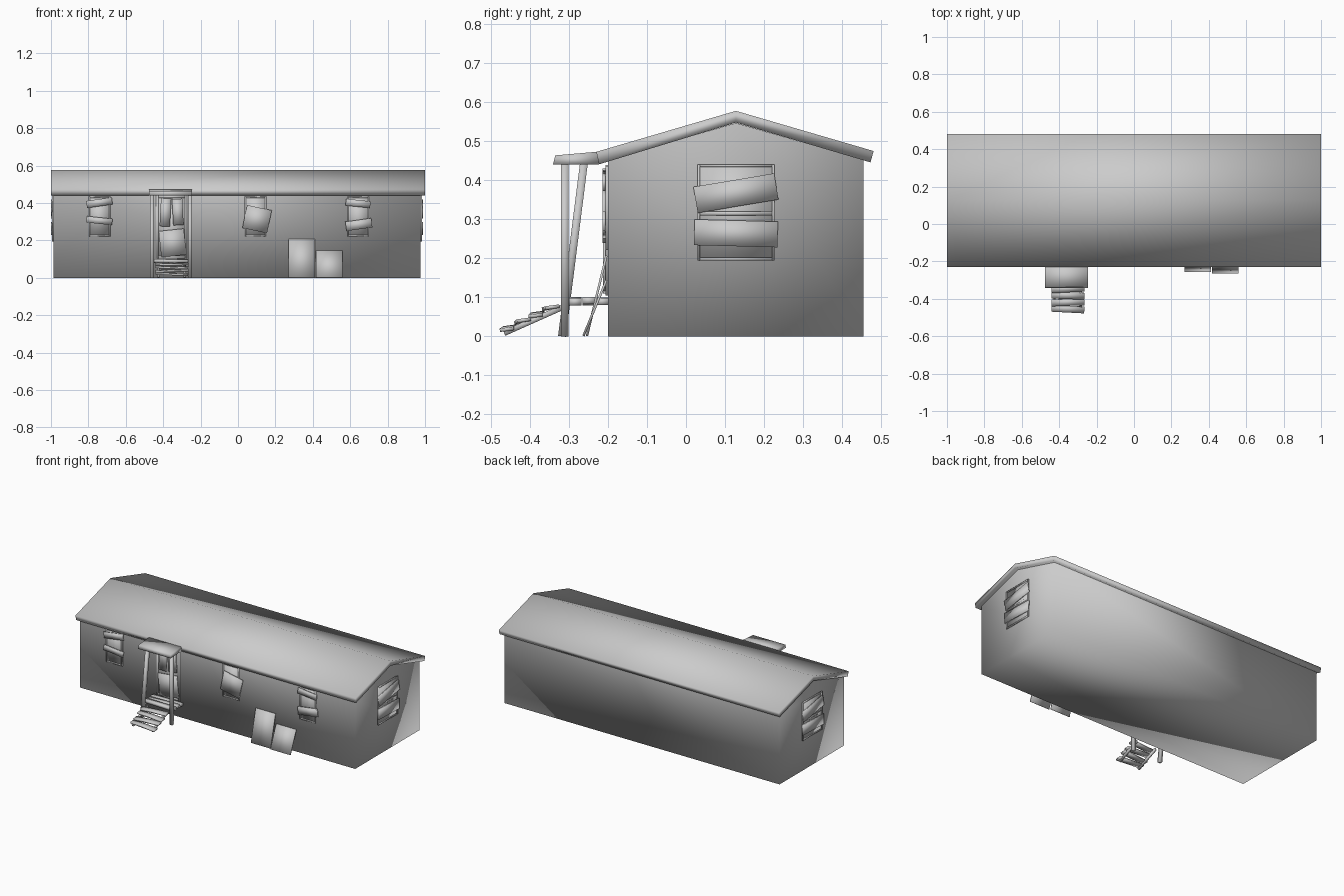
import bpy, bmesh, math
from mathutils import Matrix, Vector

if "Cube" in bpy.data.objects:
    bpy.data.objects.remove(bpy.data.objects["Cube"])

BODY_X0, BODY_X1 = -0.987, 0.977
FRONT_Y, BACK_Y, RIDGE_Y = -0.2, 0.455, 0.128


def finish(name, bm):
    bmesh.ops.recalc_face_normals(bm, faces=bm.faces)
    me = bpy.data.meshes.new(name)
    bm.to_mesh(me)
    bm.free()
    me.shade_smooth()
    ob = bpy.data.objects.new(name, me)
    bpy.context.collection.objects.link(ob)
    return ob


def box(name, matrix, size):
    bm = bmesh.new()
    bmesh.ops.create_cube(bm, size=1.0, matrix=matrix @ Matrix.Diagonal((*size, 1)))
    return finish(name, bm)


def prism(name, profile, x0, x1, open_top=False):
    """Extrude a (y, z) profile along x."""
    bm = bmesh.new()
    face = bm.faces.new([bm.verts.new((x0, y, z)) for y, z in profile])
    res = bmesh.ops.extrude_face_region(bm, geom=[face])
    verts = [v for v in res["geom"] if isinstance(v, bmesh.types.BMVert)]
    bmesh.ops.translate(bm, verts=verts, vec=(x1 - x0, 0, 0))
    if open_top:
        bm.normal_update()
        hidden = [f for f in bm.faces
                  if abs(f.normal.z) > 0.5 and f.calc_center_median().z > 0.3]
        bmesh.ops.delete(bm, geom=hidden, context="FACES_ONLY")
    return finish(name, bm)


def beam(name, x, a, b, width, thick):
    """Straight piece running between two (y, z) points at a given x."""
    dy, dz = b[0] - a[0], b[1] - a[1]
    mid = Vector((x, (a[0] + b[0]) / 2, (a[1] + b[1]) / 2))
    m = Matrix.Translation(mid) @ Matrix.Rotation(math.atan2(-dy, dz), 4, "X")
    return box(name, m, (width, thick, math.hypot(dy, dz)))


def wall_part(name, wall, u, z, w, h, out, depth, tilt=0):
    """Flat piece on a wall: u along it, 'out' = distance of its centre off the wall."""
    m = wall @ Matrix.Translation((u, -out, z)) @ Matrix.Rotation(math.radians(-tilt), 4, "Y")
    return box(name, m, (w, depth, h))


def framed_panel(name, wall, u, z, w, h, bar=0.007):
    """Pane with a raised frame around it."""
    wall_part(name + "_pane", wall, u, z, w - bar, h - bar, 0.0, 0.004)
    for s in (-1, 1):
        wall_part(name + "_frame_side", wall, u + s * (w - bar) / 2, z, bar, h, 0.002, 0.009)
        wall_part(name + "_frame_rail", wall, u, z + s * (h - bar) / 2, w - 2 * bar, bar, 0.002, 0.009)


# Walls and main roof
prism("house_body", [(FRONT_Y, 0), (BACK_Y, 0), (BACK_Y, 0.452), (RIDGE_Y, 0.547),
                     (FRONT_Y, 0.45)], BODY_X0, BODY_X1, open_top=True)
prism("roof", [(-0.23, 0.473), (RIDGE_Y, 0.578), (0.481, 0.475), (0.473, 0.446),
               (RIDGE_Y, 0.548), (-0.223, 0.441)], -1.0, 1.0)
prism("porch_roof", [(-0.335, 0.464), (-0.23, 0.473), (-0.223, 0.441), (-0.341, 0.441)],
      -0.475, -0.245)

# Wall frames: local x runs along the wall, local -y points outward
front = Matrix.Translation((0, FRONT_Y, 0))
right = Matrix.Translation((BODY_X1, RIDGE_Y, 0)) @ Matrix.Rotation(math.pi / 2, 4, "Z")
left = Matrix.Translation((BODY_X0, RIDGE_Y, 0)) @ Matrix.Rotation(-math.pi / 2, 4, "Z")

# Front windows with nailed boards: (u, z, width, height, tilt)
windows = {
    -0.741: [(-0.741, 0.402, 0.138, 0.038, 8), (-0.741, 0.306, 0.138, 0.034, -6)],
    0.094: [(0.102, 0.314, 0.135, 0.125, -12)],
    0.643: [(0.642, 0.398, 0.132, 0.036, -6), (0.646, 0.285, 0.14, 0.05, 8)],
}
for u, boards in windows.items():
    framed_panel("front_window", front, u, 0.328, 0.117, 0.214)
    for bu, bz, w, h, t in boards:
        wall_part("window_board", front, bu, bz, w, h, 0.01, 0.008, t)

# End windows, the same on both ends
for wall in (right, left):
    framed_panel("end_window", wall, 0, 0.318, 0.198, 0.246)
    wall_part("end_window_middle_rail", wall, 0, 0.315, 0.186, 0.01, 0.002, 0.008)
    wall_part("end_board_upper", wall, 0, 0.367, 0.21, 0.068, 0.009, 0.007, 9.5)
    wall_part("end_board_lower", wall, 0, 0.264, 0.214, 0.066, 0.009, 0.007, -1.5)

# Door with boards
framed_panel("door", front, -0.355, 0.272, 0.165, 0.335, 0.012)
wall_part("door_board_upper_left", front, -0.388, 0.35, 0.055, 0.15, 0.009, 0.007, -3)
wall_part("door_board_upper_right", front, -0.322, 0.352, 0.055, 0.14, 0.009, 0.007, 3)
wall_part("door_board_lower", front, -0.35, 0.187, 0.135, 0.14, 0.009, 0.007, 6)

# Porch posts and deck planks
beam("porch_post_left", -0.46, (-0.318, 0.0), (-0.262, 0.442), 0.02, 0.02)
beam("porch_post_right", -0.256, (-0.311, 0.0), (-0.311, 0.442), 0.02, 0.02)
for i in range(3):
    m = Matrix.Translation((-0.358, -0.284 + i * 0.035, 0.09)) @ \
        Matrix.Rotation(math.radians((1, -1, 0.5)[i]), 4, "Y")
    box("deck_plank", m, (0.21, 0.033, 0.018))

# Steps: two stringers and crooked treads
for x in (-0.425, -0.285):
    beam("step_stringer", x, (-0.466, 0.008), (-0.315, 0.075), 0.012, 0.014)
for i, (yaw, roll) in enumerate([(-3, 2), (2, -2), (-2, 2), (3, -1)]):
    m = Matrix.Translation((-0.353, -0.455 + i * 0.036, 0.021 + i * 0.0175)) @ \
        Matrix.Rotation(math.radians(yaw), 4, "Z") @ \
        Matrix.Rotation(math.radians(roll), 4, "Y") @ \
        Matrix.Rotation(math.radians(8), 4, "X")
    box("step_tread", m, (0.175, 0.036, 0.009))

# Loose sheets leaning on the front wall
beam("leaning_sheet_tall", 0.341, (-0.254, 0.001), (-0.204, 0.207), 0.14, 0.006)
beam("leaning_sheet_short", 0.488, (-0.263, 0.001), (-0.204, 0.144), 0.142, 0.006)
